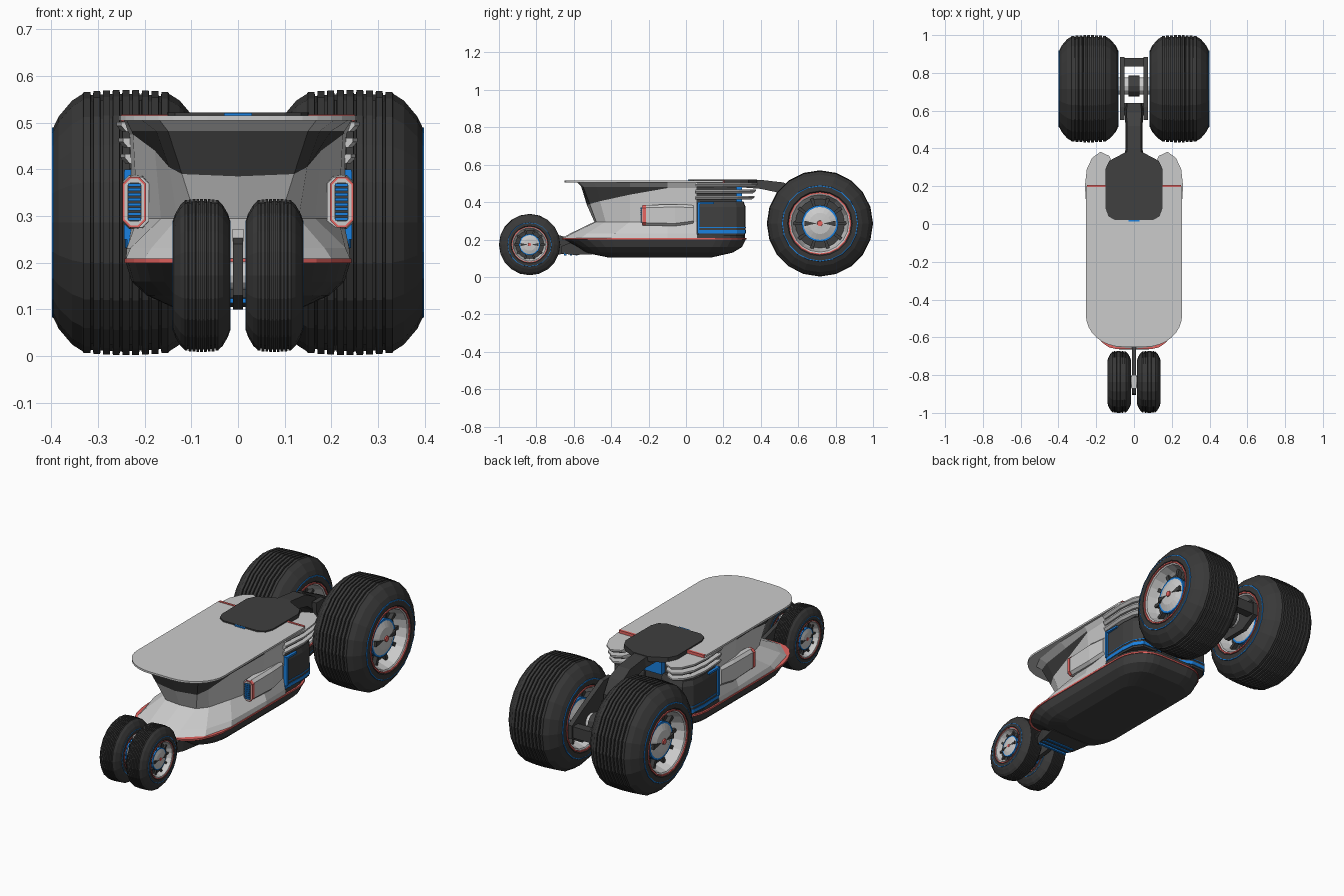
import bpy, bmesh
from math import sin, cos, pi

if "Cube" in bpy.data.objects:
    bpy.data.objects.remove(bpy.data.objects["Cube"])


def material(name, rgb):
    m = bpy.data.materials.new(name)
    m.diffuse_color = (*rgb, 1)
    m.use_nodes = True
    m.node_tree.nodes["Principled BSDF"].inputs["Base Color"].default_value = m.diffuse_color
    return m


DARK = material("dark", (0.05, 0.05, 0.05))
TYRE = material("rubber", (0.04, 0.04, 0.04))
BLUE = material("blue", (0.01, 0.22, 0.75))
RED = material("red", (0.8, 0.13, 0.12))


def loft(name, rings, mat=None, mirror=False, caps=True, wrap=False):
    """Skin a list of equal-length closed rings of 3D points."""
    bm = bmesh.new()
    rows = [[bm.verts.new(p) for p in r] for r in rings]
    n = len(rows[0])
    pairs = list(zip(rows, rows[1:])) + ([(rows[-1], rows[0])] if wrap else [])
    for a, b in pairs:
        for i in range(n):
            bm.faces.new((a[i], a[(i + 1) % n], b[(i + 1) % n], b[i]))
    if caps and not wrap:
        bm.faces.new(rows[0])
        bm.faces.new(rows[-1])
    bmesh.ops.recalc_face_normals(bm, faces=bm.faces)
    me = bpy.data.meshes.new(name)
    bm.to_mesh(me)
    bm.free()
    ob = bpy.data.objects.new(name, me)
    bpy.context.collection.objects.link(ob)
    if mat:
        me.materials.append(mat)
    if mirror:
        ob.modifiers.new("mirror", 'MIRROR')
    return ob


def prism(name, poly, z0, z1, mat=None, mirror=False):
    return loft(name, [[(x, y, z) for x, y in poly] for z in (z0, z1)], mat, mirror)


def box(name, x0, x1, y0, y1, z0, z1, mat=None, mirror=False):
    return prism(name, [(x0, y0), (x1, y0), (x1, y1), (x0, y1)], z0, z1, mat, mirror)


def outline(w, y0, y1, rx, ry, bx, by, n=6):
    """Symmetric plan outline with elliptical front (rx, ry) and back (bx, by) corners."""
    half = []
    for i in range(n + 1):
        t = pi / 2 * i / n
        half.append((w - rx + rx * sin(t), y0 + ry - ry * cos(t)))
    for i in range(n + 1):
        t = pi / 2 * i / n
        half.append((w - bx + bx * cos(t), y1 - by + by * sin(t)))
    return half + [(-x, y) for x, y in reversed(half)]


def octagon(cx, cz, w, h, c, y):
    """Rounded rectangle facing the front."""
    q = [(w - c, -h), (w, c - h), (w, h - c), (w - c, h),
         (c - w, h), (-w, h - c), (-w, c - h), (c - w, -h)]
    return [(cx + a, y, cz + b) for a, b in q]


# ---- wheels: profiles are (axial, radial) fractions of half width and radius
def wheel(pre, cx, cy, cz, hw, R, segs):
    def lathe(part, prof, mat=None, caps=True, wrap=False):
        rings = [[(cx + a * hw, cy + r * R * cos(2 * pi * i / segs),
                   cz + r * R * sin(2 * pi * i / segs)) for i in range(segs)] for a, r in prof]
        return loft(f"{pre}_{part}", rings, mat, True, caps, wrap)

    # tyre with grooves around the tread
    side = [(0.93, 0.58), (0.985, 0.61), (0.985, 0.70), (0.90, 0.80), (0.72, 0.92), (0.58, 0.97)]
    tread = []
    for k in range(-4, 5):
        a, top = k * 0.13, 1 - 0.001 * k * k
        tread += [(a - 0.045, top), (a + 0.045, top), (a + 0.05, top - 0.03), (a + 0.08, top - 0.03)]
    tread = tread[:-2]
    lathe("tyre", [(-a, r) for a, r in side] + tread + side[::-1], TYRE, wrap=True)
    for s, end in ((1, "outer"), (-1, "inner")):
        lathe(f"{end}_sidewall_blue", [(s * .96, .70), (s * .99, .70), (s * .99, .715), (s * .96, .72)], BLUE, wrap=True)
        lathe(f"{end}_red_ring", [(s * .93, .565), (s * .985, .565), (s * .985, .59), (s * .93, .59)], RED, wrap=True)
        lathe(f"{end}_rim", [(s * .95, .57), (s * .92, .54), (s * .62, .49), (s * .5, .46)], None, False)
        lathe(f"{end}_dish", [(s * .42, .5), (s * .52, .48)], DARK)
        lathe(f"{end}_hub_ring", [(s * .5, .31), (s * .72, .31), (s * .72, .345), (s * .5, .345)], BLUE, wrap=True)
        lathe(f"{end}_hub", [(s * .5, .31), (s * .72, .31), (s * .80, .2), (s * .82, .06)])
        lathe(f"{end}_hub_cap", [(s * .8, .055), (s * .86, .05)], RED)
        # radial spokes and two hub wedges
        for k in range(10):
            t = 2 * pi * k / 10
            rings = []
            for r, h in ((.33, .025), (.52, .035)):
                p = [(.5, -h), (.5, h), (.66, h), (.66, -h)]
                rings.append([(cx + s * a * hw, cy + R * (r * cos(t) - b * sin(t)),
                               cz + R * (r * sin(t) + b * cos(t))) for a, b in p])
            loft(f"{pre}_{end}_spoke_{k}", rings, DARK, True)
        for d in (1, -1):
            tri = [(.06, 0), (.29, .05), (.29, -.05)]
            loft(f"{pre}_{end}_hub_wedge", [[(cx + s * a * hw, cy + d * u * R, cz + v * R)
                                            for u, v in tri] for a in (.7, .825)], DARK, True)


wheel("rear_wheel", 0.24, 0.716, 0.286, 0.16, 0.284, 20)
wheel("front_wheel", 0.078, -0.836, 0.173, 0.063, 0.164, 20)

# ---- lower hull, pinstripe and rear deck
hull = []
for z, w, y0, y1, rx, ry, bx, by in ((.105, .14, -.42, .14, .08, .08, .07, .08),
                                     (.13, .195, -.54, .25, .12, .17, .11, .13),
                                     (.16, .228, -.58, .30, .14, .2, .14, .16),
                                     (.20, .24, -.65, .32, .15, .25, .15, .16)):
    hull.append([(x, y, z) for x, y in outline(w, y0, y1, rx, ry, bx, by)])
loft("lower_hull", hull, DARK)
prism("hull_pinstripe", outline(.243, -.662, .323, .15, .25, .15, .16), .20, .209, RED)
prism("rear_deck", outline(.235, 0, .315, .01, .01, .15, .16), .205, .228, DARK)

# ---- cabin body: half outlines at rising heights, with the windscreen band darkened
levels = [
    (.209, [(.1, -.65), (.2, -.56), (.24, -.40), (.24, -.1), (.24, .06)], -.66),
    (.232, [(.09, -.61), (.185, -.53), (.23, -.38), (.238, -.1), (.235, .06)], -.62),
    (.295, [(.09, -.48), (.13, -.43), (.165, -.3), (.215, -.1), (.225, .06)], -.49),
    ((.385, .39, .405, .44, .475, .475), [(.12, -.515), (.148, -.46), (.178, -.3), (.225, -.1), (.232, .06)], -.53),
    (.482, [(.15, -.55), (.175, -.48), (.2, -.3), (.228, -.1), (.236, .06)], -.56),
    (.508, [(.17, -.575), (.21, -.50), (.24, -.3), (.245, -.1), (.245, .06)], -.585),
]
rings = []
for z, pts, front in levels:
    zs = z if isinstance(z, tuple) else [z] * 6
    half = [(x, y, h) for (x, y), h in zip(pts, zs[1:])]
    rings.append([(0, front, zs[0])] + half + [(-x, y, h) for x, y, h in reversed(half)])
cabin = loft("cabin_body", rings)
cabin.data.materials.append(None)
cabin.data.materials.append(DARK)
for f in cabin.data.polygons[33:44]:
    if f.index - 33 in (0, 1, 2, 3, 7, 8, 9, 10):
        f.material_index = 1

# ---- flat roof, rear panel and red roof edge
prism("roof", outline(.255, -.65, .20, .19, .17, .004, .004, 8), .505, .515)
box("roof_red_edge", .14, .25, .195, .207, .503, .518, RED, True)
half = [(.10, .02), (.135, .04), (.15, .08), (.152, .29), (.13, .335), (.045, .38)]
prism("rear_panel", half + [(-x, y) for x, y in reversed(half)], .495, .522, DARK)
box("panel_blue_mark", -.03, .03, .012, .022, .51, .521, BLUE)

# ---- side pods with slatted vents
loft("side_pod", [octagon(.217, .33, .026, .054, .014, -.225),
                  octagon(.217, .33, .030, .058, .014, -.06),
                  octagon(.212, .335, .026, .05, .014, .04)], None, True)
loft("vent_frame", [octagon(.222, .33, .025, .054, .015, y) for y in (-.232, -.215)], RED, True)
loft("vent_surround", [octagon(.222, .33, .021, .05, .013, y) for y in (-.235, -.22)], None, True)
loft("vent_recess", [octagon(.222, .33, .015, .042, .006, y) for y in (-.237, -.22)], DARK, True)
for i in range(8):
    z = .294 + i * .0104
    box(f"vent_slat_{i}", .208, .236, -.243, -.23, z - .0032, z + .0032, BLUE, True)

# ---- power blocks behind the cabin
block = [(.05, .065), (.235, .065), (.24, .2), (.232, .27), (.2, .315), (.12, .318), (.05, .28)]


def grown(s):
    return [(.14 + (x - .14) * s, .19 + (y - .19) * s) for x, y in block]


loft("power_block", [[(x, y, z) for x, y in grown(s)] for z, s in
                     ((.222, .97), (.24, 1), (.375, 1), (.402, .92))], DARK, True)
prism("block_blue_base", grown(1.025), .232, .25, BLUE, True)
prism("block_blue_line", grown(1.02), .262, .267, BLUE, True)
box("block_blue_post", .2, .244, .062, .075, .25, .395, BLUE, True)
box("block_blue_cap", .15, .243, .062, .15, .39, .4, BLUE, True)
box("centre_core", -.1, .1, .0, .27, .21, .5, DARK)
box("core_blue_plate", -.065, .065, .26, .30, .40, .49, BLUE)
box("fin_core", .08, .215, .0, .27, .39, .50, DARK, True)

# ---- stacked cooling fins
fin = [(.06, .05), (.25, .05), (.26, .2), (.25, .29), (.222, .35), (.178, .382), (.13, .36), (.1, .28)]
for i, z in enumerate((.413, .447, .481)):
    s = .95 + .025 * i
    p = [(.1 + (x - .1) * s, .05 + (y - .05) * s) for x, y in fin]
    q = [(.1 + (x - .1) * .93, .05 + (y - .05) * .95) for x, y in p]
    loft(f"cooling_fin_{i}", [[(x, y, z) for x, y in q], [(x, y, z + .012) for x, y in p],
                              [(x, y, z + .02) for x, y in p]], None, True)

# ---- rear swing arm, fork and axle
arm = [(.28, .50, .06, .02), (.40, .495, .045, .024), (.52, .475, .045, .03),
       (.59, .43, .05, .04), (.64, .35, .045, .05)]
loft("rear_arm", [[(-w, y, z - h), (w, y, z - h), (w * .8, y, z + h), (-w * .8, y, z + h)]
                  for y, z, w, h in arm], DARK)
plate = [(.55, .46), (.62, .46), (.80, .37), (.885, .32), (.885, .25), (.80, .2), (.66, .2), (.56, .34)]
loft("fork_plate", [[(x, y, z) for y, z in plate] for x in (.05, .075)], DARK, True)
box("fork_front_bar", -.06, .06, .60, .64, .28, .36, DARK)
box("fork_rear_bar", -.06, .06, .835, .88, .255, .315, DARK)


def rod(name, y, z, r, w, mat=None):
    loft(name, [[(x, y + r * cos(pi * i / 6), z + r * sin(pi * i / 6)) for i in range(12)]
                for x in (-w, w)], mat)


rod("rear_axle", .73, .286, .045, .18)
rod("rear_axle_collar", .73, .286, .055, .03, DARK)

# ---- front tongue, fork blade and axle
loft("front_tongue", [[(-w, y, a), (w, y, a), (w, y, b), (-w, y, b)] for y, w, a, b in
                      ((-.50, .12, .12, .19), (-.60, .1, .118, .19), (-.665, .08, .125, .165))], DARK)
for i in range(3):
    y = -.585 - .03 * i
    box(f"tongue_blue_strip_{i}", -.085, .085, y - .006, y + .006, .114, .13, BLUE)
blade = [(-.60, .13), (-.60, .2), (-.72, .235), (-.84, .265), (-.90, .24), (-.905, .13), (-.84, .10)]
loft("front_fork_blade", [[(x, y, z) for y, z in blade] for x in (-.011, .011)], DARK)
box("fork_blade_cap", -.012, .012, -.87, -.80, .245, .272)
rod("front_axle", -.836, .173, .03, .06)
